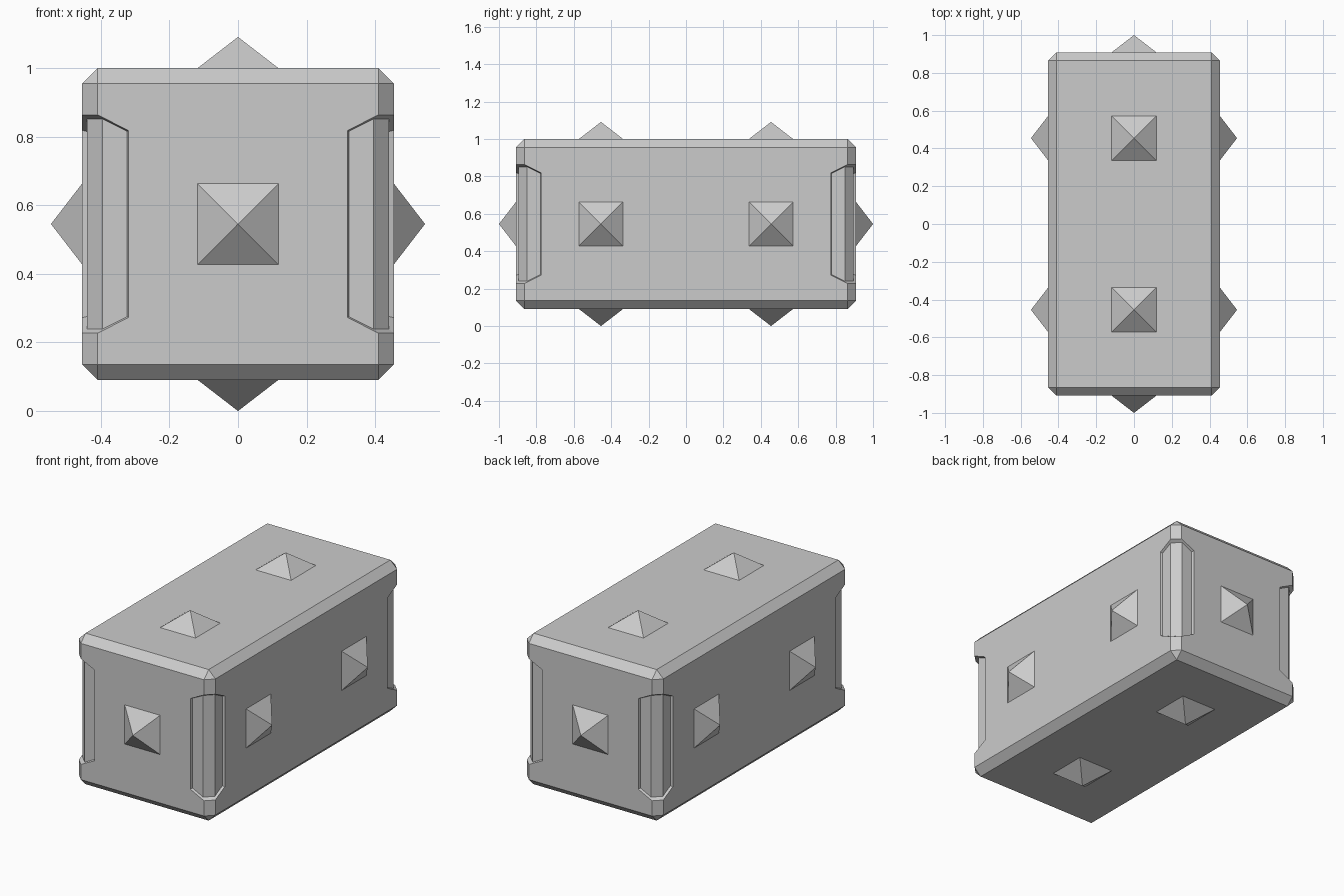
import bpy, bmesh
from math import pi, sqrt
from mathutils import Matrix, Vector

if "Cube" in bpy.data.objects:
    bpy.data.objects.remove(bpy.data.objects["Cube"])

HX, HY, HZ, CZ = 0.4545, 0.909, 0.4545, 0.5455   # body half sizes, centre height
CH, DEPTH = 0.0445, 0.014                          # edge chamfer, recess depth
SPIKE_R, SPIKE_H = 0.118, 0.091


def new_object(name, bm):
    bmesh.ops.recalc_face_normals(bm, faces=bm.faces)
    mesh = bpy.data.meshes.new(name)
    bm.to_mesh(mesh)
    bm.free()
    ob = bpy.data.objects.new(name, mesh)
    bpy.context.collection.objects.link(ob)
    return ob


# Chamfered box
bm = bmesh.new()
bmesh.ops.create_cube(bm, size=1, matrix=Matrix.Translation((0, 0, CZ)) @ Matrix.Diagonal((2 * HX, 2 * HY, 2 * HZ, 1)))
bmesh.ops.bevel(bm, geom=bm.edges[:], offset=CH, offset_type='OFFSET', segments=1, affect='EDGES')
body = new_object("body", bm)

# Cutters for the shallow recess wrapping each vertical edge:
# columns of (inset from side, inset from front, half height)
surface = [(0.135, 0, 0.273), (CH, 0, 0.3185), (0, CH, 0.3185), (0.135, 0, 0.273)]
surface[3] = (0, 0.135, 0.273)
floor = [(0.131, DEPTH, 0.270), (0.060, DEPTH, 0.306), (DEPTH, 0.060, 0.306), (DEPTH, 0.131, 0.270)]
bm = bmesh.new()
for sx in (-1, 1):
    for sy in (-1, 1):
        columns = []
        for s, f in zip(surface, floor):
            inner = Vector(f)
            outer = inner + (Vector(s) - inner) * 1.6
            columns.append([bm.verts.new((sx * (HX - p.x), sy * (HY - p.y), CZ + up * p.z))
                            for p, up in ((outer, 1), (inner, 1), (inner, -1), (outer, -1))])
        for a, b in zip(columns, columns[1:]):
            for i in range(4):
                j = (i + 1) % 4
                bm.faces.new((a[i], a[j], b[j], b[i]))
        bm.faces.new(columns[0])
        bm.faces.new(columns[-1])
cutter = new_object("recess_cutter", bm)
cutter.hide_render = True
cutter.hide_set(True)

# Cut the recesses
mod = body.modifiers.new("corner_recesses", 'BOOLEAN')
mod.operation = 'DIFFERENCE'
mod.solver = 'EXACT'
mod.object = cutter
bpy.context.view_layer.objects.active = body
bpy.ops.object.modifier_apply(modifier=mod.name)
bpy.data.objects.remove(cutter, do_unlink=True)


# Four-sided pyramid studs
def stud(name, base, normal):
    normal = Vector(normal)
    turn = Vector((0, 0, 1)).rotation_difference(normal).to_matrix().to_4x4()
    place = Matrix.Translation(Vector(base) + normal * SPIKE_H / 2) @ turn @ Matrix.Rotation(pi / 4, 4, 'Z')
    bm = bmesh.new()
    bmesh.ops.create_cone(bm, cap_ends=False, segments=4, radius1=SPIKE_R * sqrt(2), radius2=0,
                          depth=SPIKE_H, matrix=place)
    bmesh.ops.remove_doubles(bm, verts=bm.verts, dist=1e-5)
    ob = new_object(name, bm)
    # keep faces pointing outward
    if sum(p.normal.dot(normal) for p in ob.data.polygons) < 0:
        ob.data.flip_normals()


for s in (-1, 1):
    stud("end_stud", (0, s * HY, CZ), (0, s, 0))
    for y in (-0.4545, 0.4545):
        stud("side_stud", (s * HX, y, CZ), (s, 0, 0))
        stud("top_stud" if s > 0 else "bottom_stud", (0, y, CZ + s * HZ), (0, 0, s))
